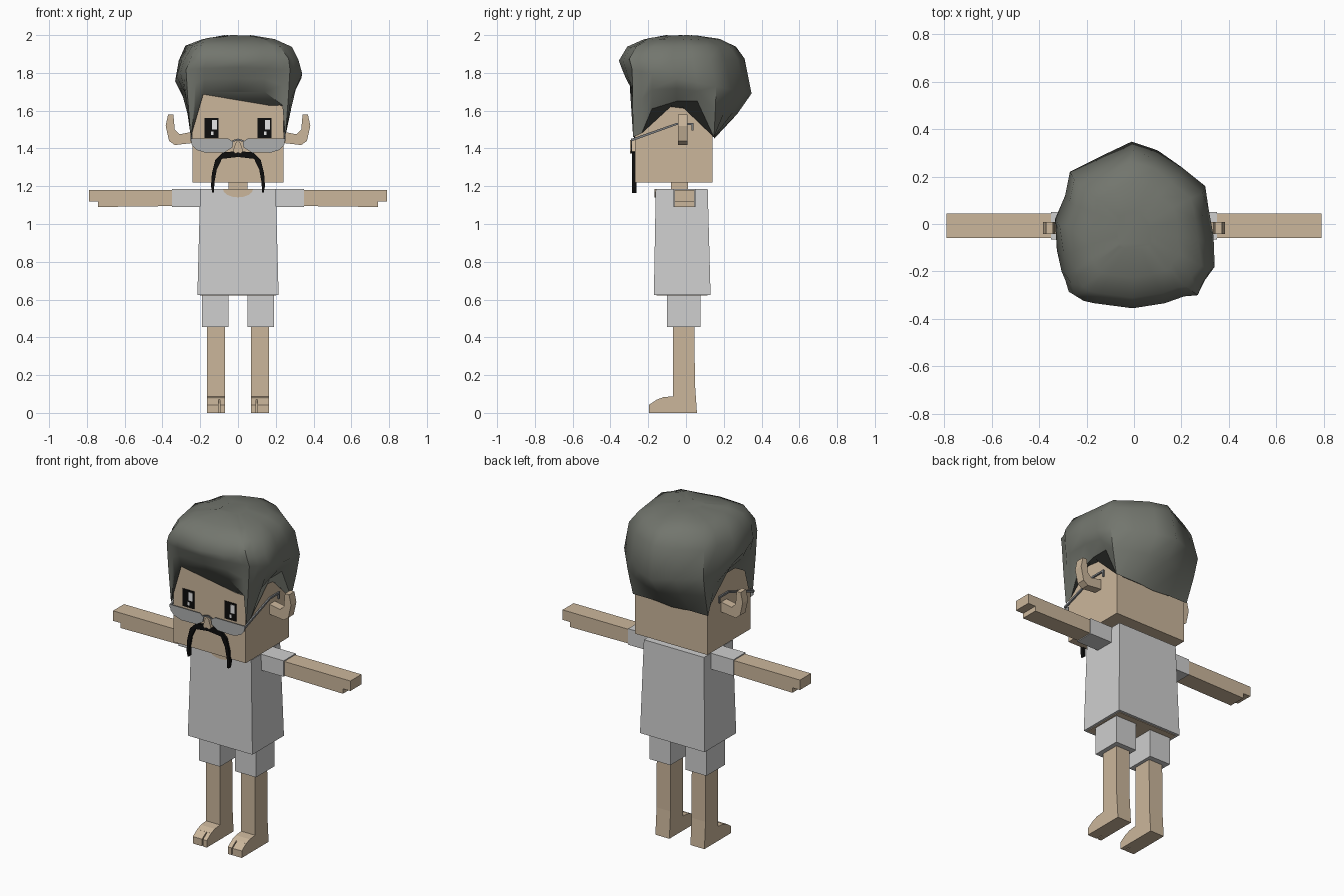
import bpy, bmesh, math, random

random.seed(4)
cube = bpy.data.objects.get("Cube")
if cube:
    bpy.data.objects.remove(cube, do_unlink=True)


def material(name, r, g, b):
    m = bpy.data.materials.new(name)
    m.use_nodes = True
    m.diffuse_color = (r, g, b, 1)
    m.node_tree.nodes["Principled BSDF"].inputs["Base Color"].default_value = (r, g, b, 1)
    return m


SKIN = material("skin", 0.60, 0.47, 0.33)
CLOTH = material("light_grey_cloth", 0.62, 0.62, 0.62)
HAIR = material("grey_hair", 0.17, 0.18, 0.155)
BLACK = material("black", 0.004, 0.004, 0.004)
WHITE = material("white", 0.8, 0.8, 0.8)
LENS = material("lens_grey", 0.42, 0.43, 0.43)
METAL = material("frame_grey", 0.2, 0.21, 0.22)


def finish(name, bm, *mats):
    bmesh.ops.recalc_face_normals(bm, faces=bm.faces)
    me = bpy.data.meshes.new(name)
    bm.to_mesh(me)
    bm.free()
    for m in mats:
        me.materials.append(m)
    ob = bpy.data.objects.new(name, me)
    bpy.context.collection.objects.link(ob)
    return ob


def loft(name, rings, mat):
    """Skin closed rings of points and cap both ends."""
    bm = bmesh.new()
    loops = [[bm.verts.new(p) for p in ring] for ring in rings]
    n = len(loops[0])
    for a, b in zip(loops, loops[1:]):
        for i in range(n):
            bm.faces.new((a[i], a[(i + 1) % n], b[(i + 1) % n], b[i]))
    bm.faces.new(loops[0])
    bm.faces.new(loops[-1])
    return finish(name, bm, mat)


def prism(name, outline, axis, start, end, mat):
    """Extrude an outline along x (outline is y, z) or y (outline is x, z)."""
    place = (lambda u, v, t: (t, u, v)) if axis == "x" else (lambda u, v, t: (u, t, v))
    return loft(name, [[place(u, v, t) for u, v in outline] for t in (start, end)], mat)


def rect(x0, x1, y0, y1, z):
    return [(x0, y0, z), (x1, y0, z), (x1, y1, z), (x0, y1, z)]


def box(name, x0, x1, y0, y1, z0, z1, mat):
    return loft(name, [rect(x0, x1, y0, y1, z) for z in (z0, z1)], mat)


def mirrored(half):
    return half + [(-x, z) for x, z in reversed(half) if x > 0]


# Body
loft("shirt", [rect(-.215, .215, -.17, .13, .625), rect(-.2, .2, -.16, .115, 1.185)], CLOTH)
box("shirt_underside", -.2, .2, -.155, .115, .621, .627, SKIN)
box("neck", -.05, .05, -.08, .01, 1.15, 1.23, SKIN)
scoop = [(.08 * math.cos(a), 1.186 - .045 * math.sin(a))
         for a in (math.pi * i / 8 for i in range(9))]
prism("neckline", scoop, "y", -.166, -.158, SKIN)
box("head", -.24, .24, -.27, .14, 1.22, 1.74, SKIN)

# Limbs and ears
arm = [(.34, 1.095), (.74, 1.09), (.74, 1.12), (.79, 1.12), (.79, 1.18), (.34, 1.18)]
leg = [(.058, 0), (-.155, 0), (-.155, .07), (-.12, .083), (-.07, .088),
       (-.07, .47), (.045, .47), (.047, .16)]
toe = [(-.15, 0), (-.197, 0), (-.197, .042), (-.15, .073)]
ear = [(.23, 1.43), (.335, 1.418), (.365, 1.44), (.383, 1.52), (.37, 1.58),
       (.342, 1.58), (.335, 1.50), (.31, 1.475), (.23, 1.49)]
temple = [(-.292, 1.45), (-.05, 1.535), (.04, 1.535), (.04, 1.495),
          (.03, 1.495), (.03, 1.524), (-.05, 1.524), (-.292, 1.436)]
lens = [(.25, 1.452), (.05, 1.452), (.025, 1.435), (.03, 1.405), (.07, 1.38),
        (.17, 1.377), (.22, 1.392), (.245, 1.42)]
for side, s in (("left", 1), ("right", -1)):
    def flip(pts):
        return [(s * x, z) for x, z in pts]
    prism(side + "_arm", flip(arm), "y", -.06, .045, SKIN)
    box(side + "_sleeve", s * .19, s * .35, -.066, .05, 1.09, 1.186, CLOTH)
    box(side + "_shorts_leg", s * .05, s * .19, -.1, .077, .455, .66, CLOTH)
    prism(side + "_leg", leg, "x", s * .07, s * .163, SKIN)
    prism(side + "_big_toe", toe, "x", s * .07, s * .096, SKIN)
    prism(side + "_toes", toe, "x", s * .102, s * .163, SKIN)
    prism(side + "_ear", flip(ear), "y", -.043, .008, SKIN)
    prism(side + "_temple", temple, "x", s * .243, s * .252, METAL)
    prism(side + "_lens", flip(lens), "y", -.292, -.287, LENS)
    # Eyes share one highlight direction
    c = s * .14
    box(side + "_eye", c - .038, c + .038, -.274, -.268, 1.455, 1.56, BLACK)
    box(side + "_eye_highlight", c + .003, c + .03, -.277, -.272, 1.5, 1.55, WHITE)
    box(side + "_eye_glint", c - .003, c + .01, -.277, -.272, 1.47, 1.49, WHITE)

# Glasses bridge, nose and moustache
bridge = mirrored([(0, 1.452), (.03, 1.443), (.03, 1.434), (0, 1.443)])
prism("glasses_bridge", bridge, "y", -.292, -.286, METAL)
prism("nose", mirrored([(0, 1.445), (.012, 1.43), (.027, 1.385), (.015, 1.372), (0, 1.378)]),
      "y", -.296, -.265, SKIN)
moustache = mirrored([(0, 1.385), (.08, 1.38), (.12, 1.34), (.138, 1.27), (.143, 1.2),
                      (.136, 1.165), (.127, 1.168), (.125, 1.22), (.112, 1.29),
                      (.085, 1.345), (0, 1.355)])
prism("moustache", moustache, "y", -.285, -.262, BLACK)

# Hair: widest outline (x, y) with the height of the hairline below it
columns = [(0, -.342, 1.7), (.14, -.32, 1.7), (.235, -.29, 1.63), (.275, -.285, 1.46),
           (.3, -.235, 1.48), (.34, -.18, 1.61), (.335, -.05, 1.65), (.315, .06, 1.65),
           (.3, .16, 1.46), (.2, .24, 1.46), (.1, .31, 1.46), (-.01, .347, 1.45),
           (-.13, .29, 1.46), (-.27, .22, 1.46), (-.29, .12, 1.52), (-.333, .02, 1.65),
           (-.325, -.11, 1.65), (-.305, -.2, 1.6), (-.29, -.235, 1.48),
           (-.275, -.285, 1.46), (-.225, -.31, 1.65), (-.18, -.32, 1.7)]
hem, middle, widest = [], [], []
for x, y, z in columns:
    hx, hy = max(-.25, min(.25, x)), max(-.28, min(.148, y))
    top = 1.76 - .2 * y
    hem.append((hx, hy, z))
    middle.append((hx + (x - hx) * .62, hy + (y - hy) * .62, z + (top - z) * .55))
    widest.append((x, y, top))
rings = [hem, middle, widest]
for scale, height in ((.94, 1.875), (.81, 1.945), (.56, 1.982), (.22, 1.997)):
    rough = .012 * scale
    rings.append([(x * scale + random.uniform(-rough, rough), y * scale - .025 * (1 - y),
                   height + random.uniform(-rough, .003)) for x, y, _ in columns])
hair = loft("hair", rings, HAIR)
bpy.context.view_layer.objects.active = hair
hair.select_set(True)
bpy.ops.object.shade_smooth_by_angle(angle=math.radians(50))
